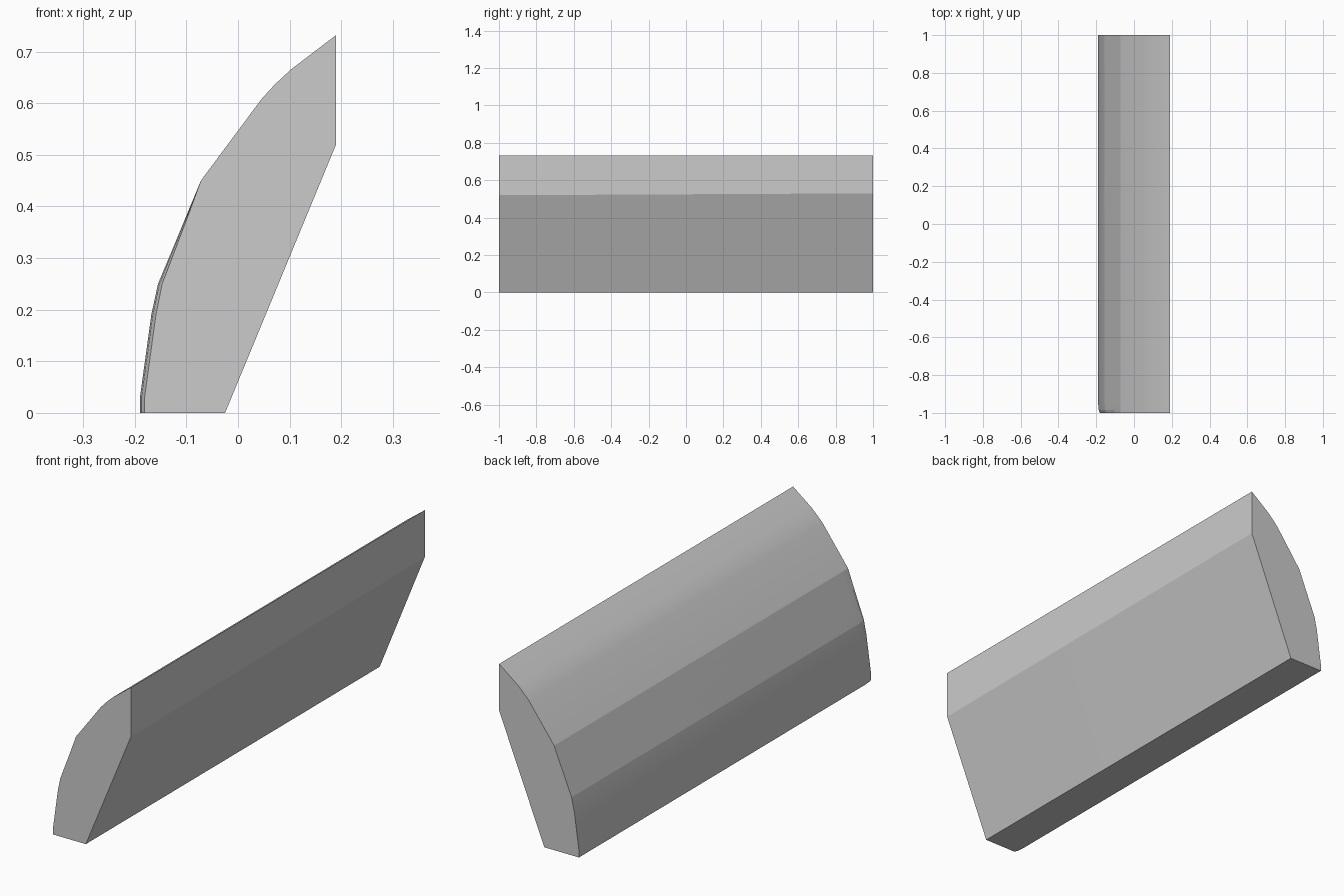
import bpy, bmesh

if "Cube" in bpy.data.objects:
    bpy.data.objects.remove(bpy.data.objects["Cube"])

# Curved outer side, bottom to top: x, z, share of the front-corner inset
OUTER = [(-0.19, 0.0, 1), (-0.19, 0.03, 1), (-0.168, 0.19, 1), (-0.155, 0.25, 0.9),
         (-0.105, 0.37, 0.4), (-0.072, 0.45, 0), (0.047, 0.61, 0),
         (0.072, 0.637, 0), (0.102, 0.665, 0), (0.19, 0.732, 0)]

# Stations along the length: y, inset of the lower outer side, height of the inner crease
STATIONS = [(-1.0, 0.009, 0.52), (-0.985, 0.003, 0.52), (-0.95, 0.0, 0.52), (1.0, 0.0, 0.53)]

bm = bmesh.new()


def section(y, inset, crease):
    pts = [(x + inset * k, z) for x, z, k in OUTER]
    pts += [(0.19, crease), (-0.025, 0.0)]
    return [bm.verts.new((x, y, z)) for x, z in pts]


# Loft the sections and cap both ends
rings = [section(*s) for s in STATIONS]
for a, b in zip(rings, rings[1:]):
    for i in range(len(a)):
        j = (i + 1) % len(a)
        bm.faces.new((a[i], a[j], b[j], b[i]))
bm.faces.new(rings[0])
bm.faces.new(rings[-1])
bmesh.ops.recalc_face_normals(bm, faces=bm.faces)

mesh = bpy.data.meshes.new("curved_panel")
bm.to_mesh(mesh)
bm.free()
panel = bpy.data.objects.new("curved_panel", mesh)
bpy.context.collection.objects.link(panel)

# Soften the shallow facets, keep the corners crisp
bpy.context.view_layer.objects.active = panel
panel.select_set(True)
bpy.ops.object.shade_smooth_by_angle(angle=0.14)
